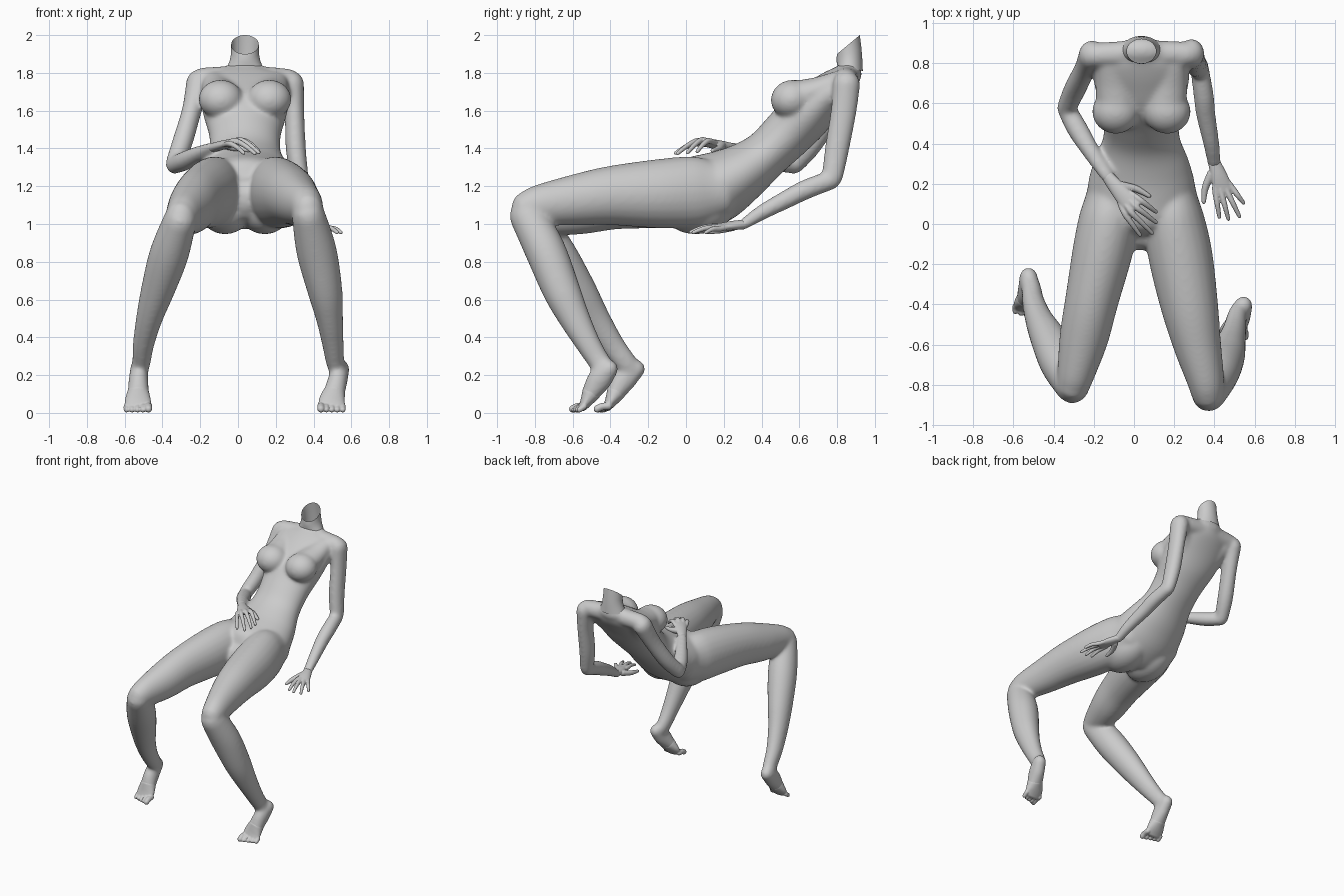
import bpy, bmesh, math
from mathutils import Vector, Matrix

CX = 0.037  # body midline
X = Vector((1, 0, 0))


def spline(pts, steps=5):
    """Catmull-Rom through rows of (x, y, z, rx, ry)."""
    p = [pts[0]] + list(pts) + [pts[-1]]
    out = []
    for i in range(1, len(p) - 2):
        for s in range(steps):
            t = s / steps
            out.append([0.5 * (2 * b + (c - a) * t + (2 * a - 5 * b + 4 * c - d) * t * t
                               + (3 * b - a - 3 * c + d) * t ** 3)
                        for a, b, c, d in zip(p[i - 1], p[i], p[i + 1], p[i + 2])])
    out.append(list(pts[-1]))
    return out


def skin(bm, rings, caps=True):
    vs = [[bm.verts.new(co) for co in r] for r in rings]
    n = len(vs[0])
    for a, b in zip(vs, vs[1:]):
        for i in range(n):
            bm.faces.new((a[i], a[(i + 1) % n], b[(i + 1) % n], b[i]))
    if caps:
        bm.faces.new(vs[0][::-1])
        bm.faces.new(vs[-1])


def tube(bm, pts, ref=X, n=24):
    """Elliptical tube with domed ends; rx runs along ref."""
    path = spline(pts)
    cs = [Vector(r[:3]) for r in path]

    def ring(c, t, rx, ry):
        a = (ref - t * ref.dot(t)).normalized()
        b = t.cross(a)
        return [c + a * rx * math.cos(k * math.tau / n) + b * ry * math.sin(k * math.tau / n)
                for k in range(n)]

    def dome(i, t, sign):
        rx, ry = path[i][3:]
        return [ring(cs[i] + t * sign * min(rx, ry) * math.sin(q), t, rx * math.cos(q), ry * math.cos(q))
                for q in (0.5, 1.0, 1.4)]

    tans = [(cs[min(i + 1, len(cs) - 1)] - cs[max(i - 1, 0)]).normalized() for i in range(len(cs))]
    rings = dome(0, tans[0], -1)[::-1]
    rings += [ring(c, t, r[3], r[4]) for c, t, r in zip(cs, tans, path)]
    rings += dome(-1, tans[-1], 1)
    skin(bm, rings)


def ball(bm, c, r, tilt=0):
    m = Matrix.Translation(c) @ Matrix.Rotation(tilt, 4, "X") @ Matrix.Diagonal((*r, 1))
    bmesh.ops.create_uvsphere(bm, u_segments=32, v_segments=20, radius=1, matrix=m)


def finish(bm, name, voxel=None, smooth=0):
    bmesh.ops.recalc_face_normals(bm, faces=bm.faces)
    me = bpy.data.meshes.new(name)
    bm.to_mesh(me)
    bm.free()
    for p in me.polygons:
        p.use_smooth = True
    ob = bpy.data.objects.new(name, me)
    bpy.context.collection.objects.link(ob)
    if voxel:
        m = ob.modifiers.new("blend", "REMESH")
        m.mode = "VOXEL"
        m.voxel_size = voxel
        m.use_smooth_shade = True
        s = ob.modifiers.new("soften", "SMOOTH")
        s.factor = 0.5
        s.iterations = smooth
    return ob


# torso
bm = bmesh.new()
tube(bm, [(CX, -.02, 1.13, .11, .13), (CX, .05, 1.155, .23, .195), (CX, .17, 1.20, .268, .188),
          (CX, .30, 1.275, .24, .155), (CX, .42, 1.365, .193, .13), (CX, .53, 1.47, .19, .135),
          (CX, .64, 1.585, .222, .14), (CX, .75, 1.69, .24, .11), (CX, .83, 1.76, .21, .085),
          (CX, .862, 1.795, .125, .07)], n=40)
for s in (-1, 1):
    ball(bm, (CX + s * .128, .56, 1.66), (.118, .112, .103), .25)                     # chest
    tube(bm, [(CX + s * .125, .60, 1.675, .10, .088), (CX + s * .14, .70, 1.71, .09, .07),
              (CX + s * .16, .80, 1.755, .07, .055)])                                 # upper chest
    ball(bm, (CX + s * .105, .075, 1.09), (.145, .195, .142), .2)                     # seat
    tube(bm, [(CX + s * .19, .83, 1.755, .062, .065), (CX + s * .13, .74, 1.63, .08, .06),
              (CX + s * .09, .62, 1.48, .07, .06)])                                   # shoulder blade
tube(bm, [(-.19, .84, 1.765, .063, .063), (CX, .85, 1.775, .065, .065), (.265, .845, 1.76, .063, .063)],
     ref=Vector((0, 1, 0)))                                                           # shoulder girdle

# thighs
tube(bm, [(.195, .17, 1.18, .115, .15), (.195, .05, 1.17, .148, .188), (.23, -.15, 1.16, .16, .183),
          (.275, -.4, 1.15, .144, .157), (.315, -.6, 1.125, .12, .134), (.355, -.77, 1.10, .095, .11),
          (.368, -.84, 1.08, .084, .095)])
tube(bm, [(-.12, .17, 1.18, .115, .15), (-.12, .05, 1.17, .148, .188), (-.155, -.13, 1.16, .15, .183),
          (-.21, -.38, 1.13, .133, .16), (-.25, -.57, 1.085, .122, .142), (-.288, -.74, 1.05, .095, .113),
          (-.302, -.80, 1.035, .084, .095)])

# lower legs
tube(bm, [(.372, -.84, 1.05, .088, .098), (.415, -.745, .86, .107, .108), (.46, -.66, .65, .093, .1),
          (.485, -.59, .5, .072, .083), (.502, -.52, .37, .058, .067), (.513, -.465, .28, .05, .06),
          (.527, -.435, .235, .048, .06)])
tube(bm, [(-.307, -.80, 1.02, .088, .098), (-.365, -.69, .84, .104, .11), (-.425, -.575, .65, .089, .1),
          (-.47, -.485, .5, .07, .083), (-.50, -.395, .365, .057, .067), (-.51, -.33, .28, .05, .06),
          (-.52, -.295, .235, .048, .06)])

# arms
tube(bm, [(.285, .85, 1.745, .065, .073), (.298, .835, 1.6, .053, .069), (.306, .80, 1.4, .054, .065),
          (.326, .775, 1.25, .048, .057)])
tube(bm, [(.327, .772, 1.235, .047, .052), (.347, .64, 1.185, .051, .053), (.357, .55, 1.14, .049, .05),
          (.385, .4, 1.06, .041, .041), (.40, .3, .995, .035, .029)])
tube(bm, [(-.21, .845, 1.75, .065, .073), (-.245, .77, 1.6, .053, .064), (-.295, .67, 1.43, .055, .059),
          (-.335, .58, 1.322, .049, .053)])
tube(bm, [(-.337, .575, 1.312, .047, .048), (-.28, .47, 1.335, .053, .051), (-.2, .34, 1.375, .043, .041),
          (-.13, .235, 1.405, .035, .029)])


# heel and instep, part of the body; the toes follow separately
def instep(heel_x, toe_x, dy):
    at = lambda f: heel_x + (toe_x - heel_x) * f
    return [(at(0), -.405 + dy, .235, .046, .05), (at(.3), -.455 + dy, .18, .052, .066),
            (at(.7), -.50 + dy, .11, .058, .051), (at(.95), -.525 + dy, .065, .069, .035),
            (at(1), -.545 + dy, .034, .069, .024)]


def toes(name, s, heel_x, toe_x, dy):
    bm = bmesh.new()
    tube(bm, instep(heel_x, toe_x, dy)[2:])
    for i in range(5):
        x = toe_x + s * (-.056 + .029 * i)
        r = .02 if i == 0 else .0155
        y = -.60 + .009 * i + dy
        tube(bm, [(x, -.54 + dy, .036, r, r), (x, y + .025, .033, r, r), (x, y, r + .001, r, r)], n=12)
    finish(bm, name, .005, 4)


FEET = [("left_toes", 1, .545, .495, 0), ("right_toes", -1, -.525, -.53, .13)]
for f in FEET:
    path = instep(*f[2:])
    if f[1] < 0:
        path[0] = (-.525, -.262, .235, .046, .05)
    tube(bm, path[:4])
    toes(*f)
finish(bm, "body", .0085, 32)

# neck: open sleeve with a slanted rim
bm = bmesh.new()
rings = []
for y, z, rx, vy, vz in [(.868, 1.825, .098, .068, -.015), (.866, 1.86, .082, .068, .003),
                         (.863, 1.905, .073, .066, .026), (.86, 1.95, .073, .06, .05)]:
    rings.append([Vector((CX + rx * math.cos(a), y + vy * math.sin(a), z + vz * math.sin(a)))
                  for a in (k * math.tau / 40 for k in range(40))])
skin(bm, rings, caps=False)
finish(bm, "neck")


# hands
def hand(name, wrist, knuckles, tips, thumb):
    bm = bmesh.new()
    w = Vector(wrist)
    ks = [Vector(k) for k in knuckles]
    mid = sum(ks, Vector()) / 4
    tube(bm, [(*w, .031, .025), (*w.lerp(mid, .5), .042, .024), (*mid, .048, .016)], ref=ks[3] - ks[0])
    for k, t in zip(ks, tips):
        t = Vector(t)
        bend = k.lerp(t, .5) + Vector((0, 0, .008))
        tube(bm, [(*k.lerp(w, .3), .014, .014), (*k, .0155, .0155), (*bend, .0135, .0135),
                  (*t, .010, .010)], ref=ks[3] - ks[0], n=12)
    tube(bm, [(*p, r, r) for p, r in zip(thumb, (.022, .018, .011))], ref=ks[3] - ks[0], n=12)
    finish(bm, name, .004, 4)


hand("left_hand", (.40, .305, .998),
     [(.405, .16, .985), (.435, .155, .988), (.465, .16, .983), (.49, .178, .975)],
     [(.425, .035, .958), (.47, .025, .958), (.525, .038, .955), (.545, .105, .955)],
     [(.385, .25, .985), (.355, .18, .968), (.347, .11, .957)])
hand("right_hand", (-.13, .235, 1.405),
     [(.03, .12, 1.44), (.01, .085, 1.445), (-.015, .06, 1.44), (-.045, .05, 1.425)],
     [(.11, .06, 1.385), (.11, .008, 1.378), (.09, -.045, 1.373), (.03, -.055, 1.375)],
     [(-.06, .19, 1.415), (.01, .175, 1.40), (.075, .14, 1.388)])
